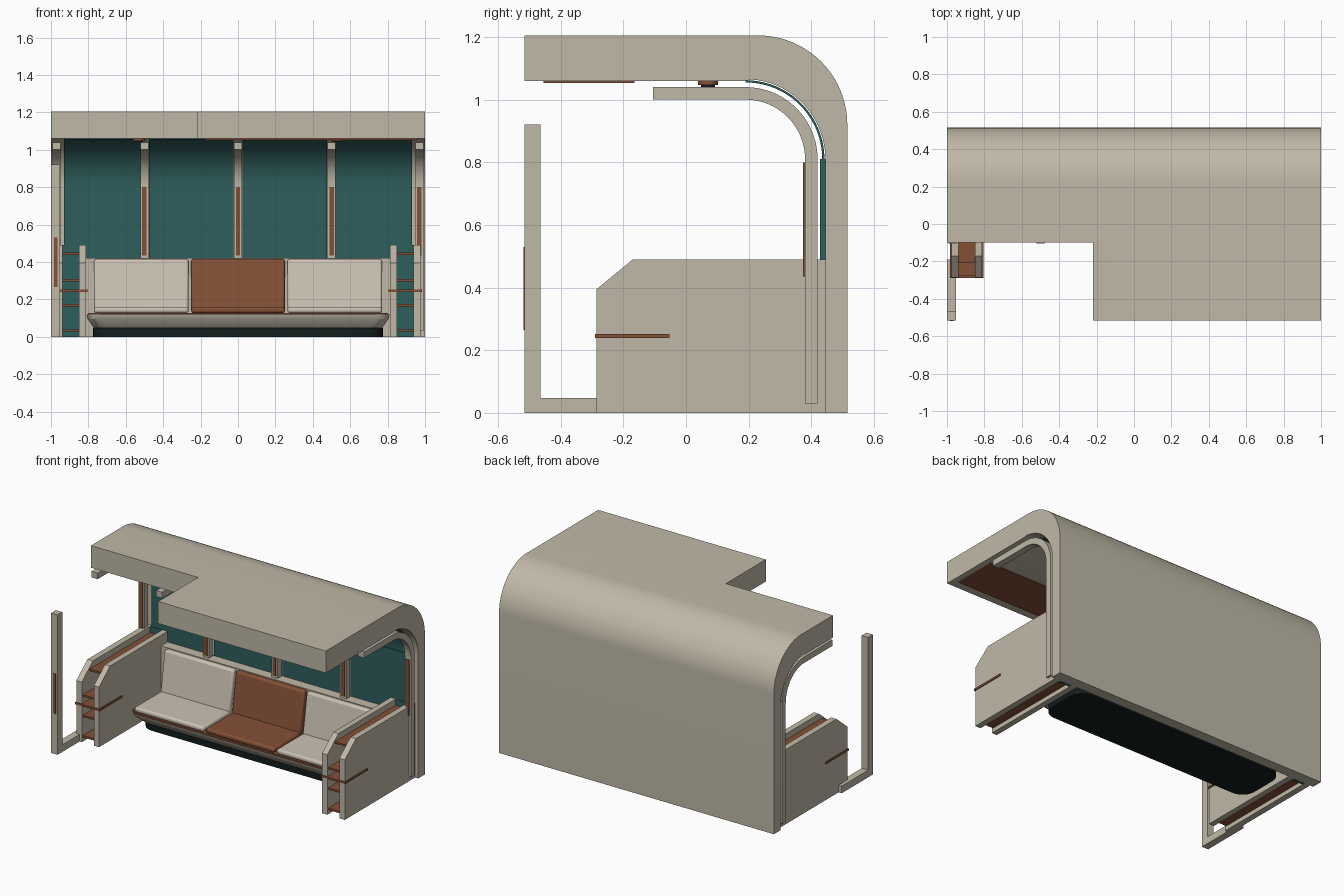
import bpy, bmesh, math

if "Cube" in bpy.data.objects:
    bpy.data.objects.remove(bpy.data.objects["Cube"])


def mat(name, r, g, b):
    m = bpy.data.materials.new(name)
    m.diffuse_color = (r, g, b, 1)
    m.use_nodes = True
    m.node_tree.nodes["Principled BSDF"].inputs["Base Color"].default_value = m.diffuse_color
    return m


STONE = mat("warm_stone", 0.53, 0.485, 0.39)
CUSHION = mat("pale_cushion", 0.60, 0.545, 0.45)
TEAL = mat("deep_teal", 0.027, 0.112, 0.107)
RUST = mat("rust_brown", 0.235, 0.080, 0.037)
DARK = mat("dark_plinth", 0.006, 0.012, 0.012)


def finish(bm, name, material, bevel=0, smooth=False):
    bmesh.ops.recalc_face_normals(bm, faces=bm.faces)
    me = bpy.data.meshes.new(name)
    bm.to_mesh(me)
    bm.free()
    me.materials.append(material)
    ob = bpy.data.objects.new(name, me)
    bpy.context.collection.objects.link(ob)
    bpy.ops.object.select_all(action='DESELECT')
    ob.select_set(True)
    bpy.context.view_layer.objects.active = ob
    if bevel:
        b = ob.modifiers.new("soft_edges", 'BEVEL')
        b.width, b.segments = bevel, 3
    if smooth or bevel:
        bpy.ops.object.shade_smooth_by_angle(angle=math.radians(35))
    return ob


def loft(name, rings, material, **kw):
    """Closed solid through rings of equal point count."""
    bm = bmesh.new()
    vs = [[bm.verts.new(p) for p in r] for r in rings]
    n = len(vs[0])
    for a, b in zip(vs, vs[1:]):
        for i in range(n):
            j = (i + 1) % n
            bm.faces.new((a[i], a[j], b[j], b[i]))
    bm.faces.new(vs[0])
    bm.faces.new(vs[-1][::-1])
    return finish(bm, name, material, **kw)


def extrude(name, profile, x0, x1, material, **kw):
    """Side profile of (y, z) points, extruded along x."""
    return loft(name, [[(x, y, z) for y, z in profile] for x in (x0, x1)], material, **kw)


def box(name, x0, x1, y0, y1, z0, z1, material, **kw):
    return extrude(name, [(y0, z0), (y1, z0), (y1, z1), (y0, z1)], x0, x1, material, **kw)


def arc(cy, cz, r, a0, a1, n=20):
    return [(cy + r * math.cos(math.radians(a0 + (a1 - a0) * i / n)),
             cz + r * math.sin(math.radians(a0 + (a1 - a0) * i / n))) for i in range(n + 1)]


def rounded(hx, y0, y1, z, r, n=6):
    """Plan outline with rounded corners."""
    pts = []
    for cx, cy, a in ((hx - r, y1 - r, 0), (r - hx, y1 - r, 90), (r - hx, y0 + r, 180), (hx - r, y0 + r, 270)):
        pts += [(x, y, z) for x, y in arc(cx, cy, r, a, a + 90, n)]
    return pts


# Curved shell: back wall sweeping into the roof, with a notch at the front left
shell_profile = ([(0.445, 0), (0.515, 0)] + arc(0.23, 0.92, 0.285, 0, 90)
                 + [(-0.515, 1.205), (-0.515, 1.06)] + arc(0.19, 0.81, 0.255, 90, 0)[1:])
shell_profile.insert(-21 + 1, (0.19, 1.06))
shell = extrude("shell", shell_profile, -1, 1, STONE)
cutter = box("notch_cutter", -1.2, -0.22, -0.8, -0.1, 0.9, 1.4, STONE)
cutter.hide_render = True
notch = shell.modifiers.new("notch", 'BOOLEAN')
notch.object, notch.operation, notch.solver = cutter, 'DIFFERENCE', 'EXACT'
bpy.context.view_layer.objects.active = shell
bpy.ops.object.modifier_apply(modifier="notch")
bpy.data.objects.remove(cutter)
bpy.ops.object.select_all(action='DESELECT')
shell.select_set(True)
bpy.context.view_layer.objects.active = shell
bpy.ops.object.shade_smooth_by_angle(angle=math.radians(25))

# Teal wall panels: a flat lower part and a curved upper part in each bay
curve = arc(0.19, 0.81, 0.252, 0, 90) + arc(0.19, 0.81, 0.245, 90, 0)
for i, (x0, x1) in enumerate(((-0.93, -0.52), (-0.475, -0.025), (0.025, 0.475), (0.52, 0.93))):
    box(f"wall_panel_{i}", x0, x1, 0.428, 0.446, 0.42, 0.81, TEAL)
    extrude(f"curved_panel_{i}", curve, x0, x1, TEAL, smooth=True)

# Bent ribs with a rust inlay strip
rib_profile = ([(0.38, 0.03), (0.42, 0.03)] + arc(0.19, 0.81, 0.23, 0, 90)
               + [(-0.105, 1.04), (-0.105, 1.0)] + arc(0.19, 0.81, 0.19, 90, 0))
for i, x in enumerate((-0.97, -0.5, 0, 0.5, 0.97)):
    extrude(f"rib_{i}", rib_profile, x - 0.022, x + 0.022, STONE, smooth=True)
    box(f"rib_inlay_{i}", x - 0.012, x + 0.012, 0.374, 0.382, 0.435, 0.80, RUST)

# Armrest shelving units on both sides
arm_profile = [(-0.285, 0), (0.445, 0), (0.445, 0.49), (-0.17, 0.49), (-0.285, 0.395)]
for side, s in (("left", -1), ("right", 1)):
    def span(a, b):
        return min(a * s, b * s), max(a * s, b * s)
    extrude(f"{side}_arm_inner", arm_profile, *span(0.812, 0.85), STONE)
    extrude(f"{side}_arm_outer", arm_profile, *span(0.937, 0.977), STONE)
    box(f"{side}_arm_back", *span(0.85, 0.937), 0.425, 0.445, 0, 0.49, TEAL)
    for z in (0.034, 0.168, 0.302, 0.444):
        front = -0.205 if z > 0.4 else -0.275
        box(f"{side}_shelf_{int(z * 1000)}", *span(0.849, 0.938), front, 0.426, z - 0.006, z + 0.006, RUST)
    box(f"{side}_tray", *span(0.805, 0.983), -0.29, -0.053, 0.239, 0.252, RUST)

# Entry post with foot on the left
extrude("entry_post", [(-0.515, 0), (-0.19, 0), (-0.19, 0.047), (-0.465, 0.047), (-0.465, 0.92), (-0.515, 0.92)],
        -1, -0.953, STONE)
box("post_handle", -0.985, -0.965, -0.518, -0.51, 0.265, 0.53, RUST)

# Bench: dark plinth, flared tray, rust lip, backing board
loft("plinth", [rounded(0.775, 0.085, 0.43, z, 0.09) for z in (0, 0.048)], DARK, smooth=True)
loft("bench_tray", [rounded(0.77, 0.075, 0.43, 0.046, 0.07), rounded(0.805, 0.025, 0.43, 0.096, 0.06),
                    rounded(0.81, 0.02, 0.43, 0.119, 0.06)], STONE, smooth=True)
loft("bench_lip", [rounded(0.80, 0.012, 0.43, z, 0.06) for z in (0.118, 0.128)], RUST, smooth=True)
box("backing_board", -0.812, 0.812, 0.36, 0.43, 0.12, 0.42, STONE)

# Seat and back cushions
for name, x0, x1, m in (("left", -0.77, -0.265, CUSHION), ("middle", -0.25, 0.25, RUST),
                        ("right", 0.265, 0.77, CUSHION)):
    box(f"{name}_seat", x0, x1, 0.018, 0.33, 0.127, 0.16, m, bevel=0.013)
    extrude(f"{name}_back", [(0.285, 0.13), (0.345, 0.13), (0.372, 0.415), (0.332, 0.415)],
            x0, x1, m, bevel=0.012)

# Ceiling plate and round downlights
box("ceiling_plate", -0.18, 0.96, -0.455, -0.165, 1.053, 1.061, RUST)
for i, x in enumerate((-0.53, 0.53)):
    for part, r, z0, z1, m in (("ring", 0.032, 1.047, 1.061, RUST), ("lens", 0.022, 1.041, 1.048, DARK)):
        loft(f"downlight_{part}_{i}",
             [[(x + u, v, z) for u, v in arc(0, 0.07, r, 0, 345, 23)] for z in (z0, z1)], m, smooth=True)
